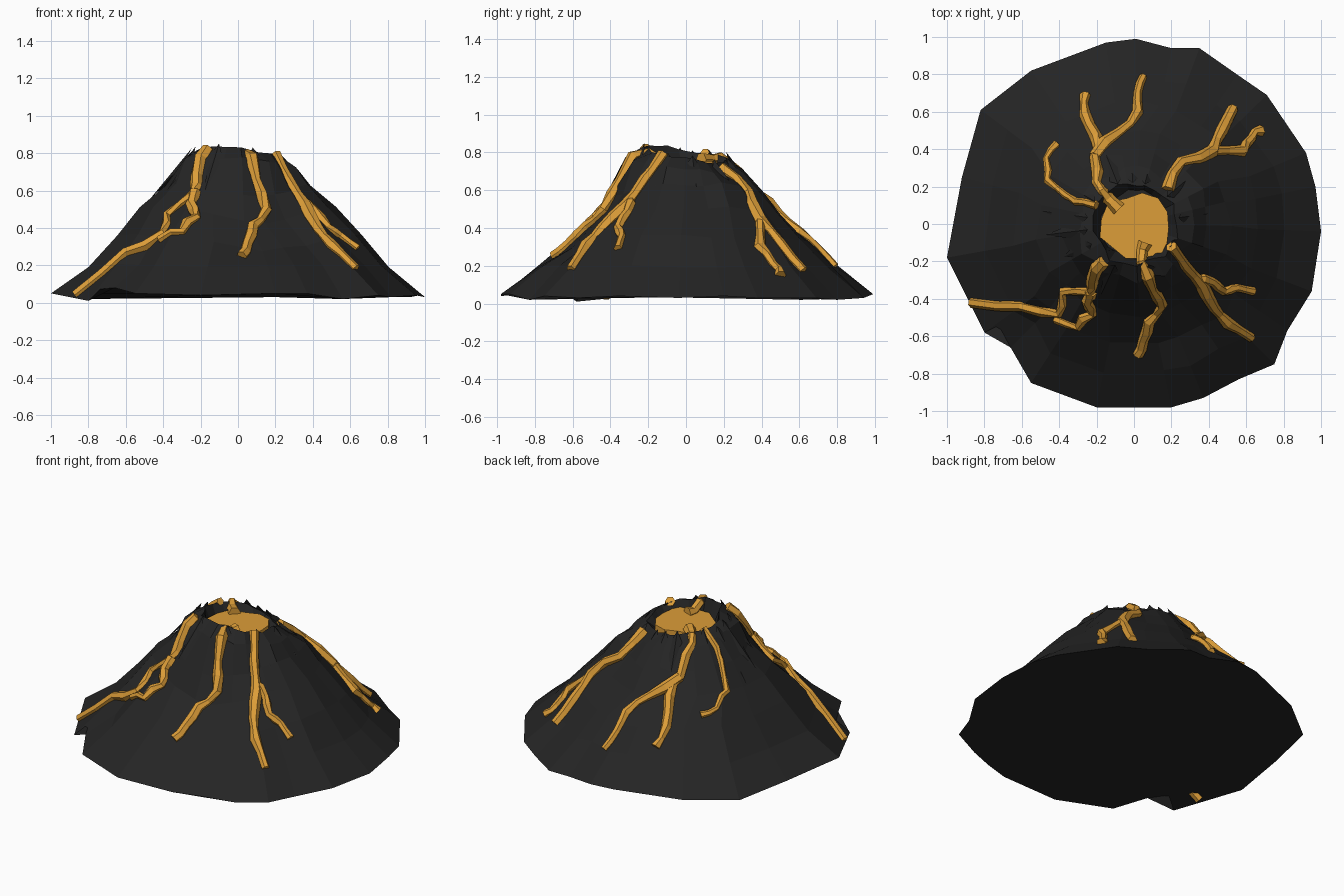
import bpy, bmesh, random
from math import sin, cos, pi, atan2, hypot, radians, exp
from mathutils import Vector
from mathutils.bvhtree import BVHTree

if "Cube" in bpy.data.objects:
    bpy.data.objects.remove(bpy.data.objects["Cube"])

random.seed(7)


def material(name, rgb):
    m = bpy.data.materials.new(name)
    m.diffuse_color = (*rgb, 1)
    m.use_nodes = True
    m.node_tree.nodes["Principled BSDF"].inputs["Base Color"].default_value = m.diffuse_color
    return m


ROCK = material("rock", (0.018, 0.018, 0.018))
LAVA = material("lava", (0.72, 0.34, 0.04))


def make_object(name, bm, mat):
    bmesh.ops.recalc_face_normals(bm, faces=bm.faces)
    me = bpy.data.meshes.new(name)
    bm.to_mesh(me)
    me.materials.append(mat)
    ob = bpy.data.objects.new(name, me)
    bpy.context.collection.objects.link(ob)
    return ob


def loft(bm, rings):
    for a, b in zip(rings, rings[1:]):
        for i in range(len(a)):
            j = (i + 1) % len(a)
            bm.faces.new((a[i], a[j], b[j], b[i]))


# Mountain: wavy footprint lofted up a concave cone, then into the crater
FOOT = [(1.0, -.04, .03), (.97, .2, .04), (.92, .38, .03), (.71, .69, .03),
        (.55, .8, .02), (.35, .94, .03), (.2, .94, .03), (.01, .99, .05),
        (-.15, .97, .05), (-.55, .82, .03), (-.82, .61, .02), (-.92, .25, .04),
        (-1, -.18, .05), (-.8, -.58, .01), (-.66, -.66, .08), (-.55, -.85, .05),
        (-.2, -.98, .04), (.2, -.98, .05), (.37, -.93, .05), (.56, -.83, .02),
        (.75, -.75, .04), (.82, -.57, .03), (.95, -.36, .04)]
# radius, height, radius jitter, height jitter
PROFILE = [(.81, .20, .015, .012), (.66, .355, .015, .012),
           (.51, .505, .02, .012), (.40, .63, .025, .012), (.30, .735, .025, .01),
           (.225, .79, .025, .01), (.18, .70, .01, .005)]


def bump(ang, deg, width):
    d = (ang - radians(deg) + pi) % (2 * pi) - pi
    return exp(-(d / radians(width)) ** 2)


bm = bmesh.new()
rings = [[bm.verts.new(p) for p in FOOT]]
for r, z, jr, jz in PROFILE:
    ring = []
    for i, (x, y, _) in enumerate(FOOT):
        ang, d = atan2(y, x), hypot(x, y)
        if r < .6:  # even out the spacing towards the top
            ang = .5 * ang + .5 * (2 * pi * i / len(FOOT) - (2 * pi if i > 11 else 0))
        rad = r * (1 + (d - 1) * min(1, r * 1.2)) + random.uniform(-jr, jr)
        h = z + random.uniform(-jz, jz)
        if .2 < r < .35:       # crater rim is highest at the front left
            h += .045 * cos(ang - radians(235))
        elif .35 < r < .75:    # gullies at the front and back
            h -= .07 * bump(ang, 285, 28) + .03 * bump(ang, 90, 35)
        ring.append(bm.verts.new((rad * cos(ang), rad * sin(ang), h)))
    rings.append(ring)
loft(bm, rings)
bm.faces.new(rings[0])
bm.faces.new(rings[-1])
make_object("mountain", bm, ROCK)
surface = BVHTree.FromBMesh(bm)


def ground(x, y):
    hit = surface.ray_cast(Vector((x, y, 3)), Vector((0, 0, -1)))[0]
    return hit.z if hit else .05


# Rock shards lying radially on the upper cone, peaks at the rim
bm = bmesh.new()
for deg, r0, r1 in [(8, .24, .4), (40, .23, .36), (75, .22, .38), (92, .22, .42),
                    (112, .23, .4), (150, .24, .4), (172, .25, .5), (187, .25, .48),
                    (205, .25, .42), (245, .24, .42), (290, .23, .4), (335, .22, .4)]:
    d = Vector((cos(radians(deg)), sin(radians(deg)), 0))
    s = Vector((-d.y, d.x, 0)) * .05
    pts = []
    for q, lift in [(d * r0, .03), (d * (r0 + .04) + s, -.02),
                    (d * (r0 + .04) - s, -.02), (d * r1, 0)]:
        pts.append(bm.verts.new((q.x, q.y, ground(q.x, q.y) + lift)))
    a, b, c, e = pts
    for f in ((a, b, c), (a, b, e), (a, c, e), (b, c, e)):
        bm.faces.new(f)
make_object("rim_shards", bm, ROCK)

# Lava pool in the crater
bm = bmesh.new()
pool = [[], []]
for i in range(13):
    a = 2 * pi * i / 13
    r = random.uniform(.165, .21)
    for ring, z in zip(pool, (.71, .755)):
        ring.append(bm.verts.new((.02 + r * cos(a), -.02 + r * sin(a), z)))
loft(bm, pool)
bm.faces.new(pool[0])
bm.faces.new(pool[1])
make_object("lava_pool", bm, LAVA)


# Lava streams: uneven faceted tubes draped over the slope
def stream(name, path, r0, r1):
    pts = []
    for (x0, y0), (x1, y1) in zip(path, path[1:]):
        for t in (0, .5):
            w = random.uniform(-.012, .012) if t else 0
            pts.append((x0 + (x1 - x0) * t + w, y0 + (y1 - y0) * t - w))
    pts.append(path[-1])
    pts = [Vector((x, y, max(ground(x, y), .755 if hypot(x, y) < .19 else 0) + .006))
           for x, y in pts]
    n, sides = len(pts), 6
    bm = bmesh.new()
    rings = []
    for i, p in enumerate(pts):
        t = (pts[min(i + 1, n - 1)] - pts[max(i - 1, 0)]).normalized()
        side = t.cross(Vector((0, 0, 1))).normalized()
        up = side.cross(t)
        r = (r0 + (r1 - r0) * i / n) * random.uniform(.7, 1.15)
        rings.append([bm.verts.new(p + r * (side * cos(a) + up * sin(a)))
                      for a in (2 * pi * k / sides for k in range(sides))])
    loft(bm, rings)
    bm.faces.new(rings[0])
    bm.faces.new(rings[-1])
    make_object(name, bm, LAVA)


STREAMS = {
    "back_left": [(-.08, .08), (-.14, .14), (-.2, .22), (-.21, .36), (-.2, .46), (-.26, .58), (-.26, .69)],
    "back_left_branch": [(-.21, .36), (-.08, .49), (.02, .6), (.02, .7), (.05, .79)],
    "left": [(-.2, .1), (-.31, .12), (-.36, .15), (-.46, .23), (-.47, .35), (-.41, .43)],
    "back_right": [(.18, .18), (.25, .33), (.42, .39), (.47, .5), (.53, .62)],
    "back_right_branch": [(.42, .39), (.58, .39), (.63, .46), (.68, .5)],
    "front_right": [(.2, -.12), (.27, -.22), (.36, -.32), (.43, -.45), (.5, -.53), (.63, -.61)],
    "front_right_branch": [(.34, -.3), (.42, -.31), (.48, -.36), (.55, -.34), (.64, -.36)],
    "front": [(.06, -.1), (.04, -.2), (.1, -.35), (.15, -.43), (.08, -.52), (.05, -.62), (.02, -.7)],
    "front_left": [(-.16, -.2), (-.22, -.29), (-.23, -.36), (-.38, -.36), (-.4, -.48), (-.6, -.44), (-.87, -.42)],
    "front_left_branch": [(-.23, -.36), (-.25, -.41), (-.22, -.48), (-.3, -.55), (-.42, -.51)],
}
for name, path in STREAMS.items():
    thin = name == "left"
    stream("lava_stream_" + name, path, .026 if thin else .035, .02 if thin else .028)
